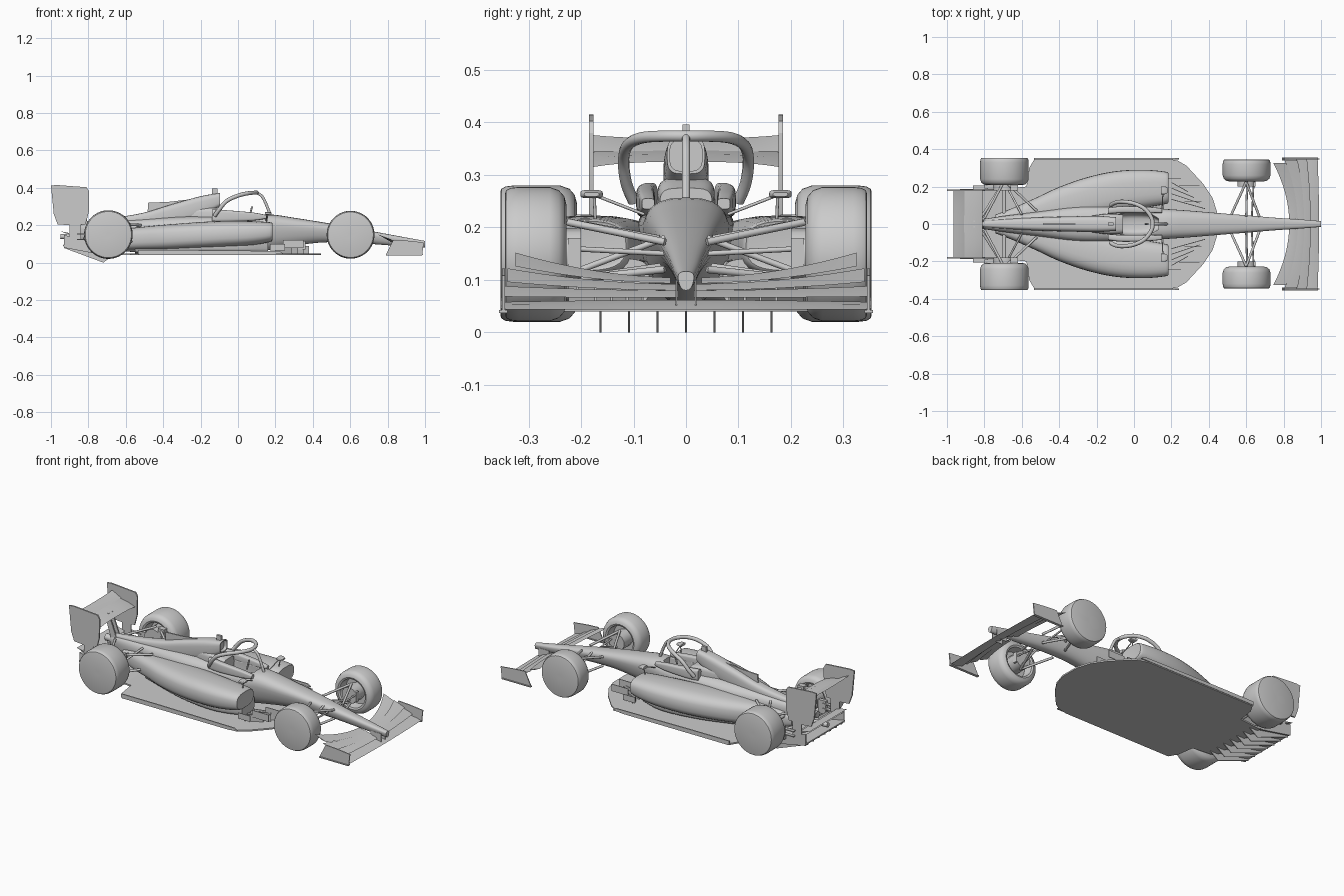
import bpy, bmesh
from math import sin, cos, pi, copysign
from mathutils import Vector, Matrix

if "Cube" in bpy.data.objects:
    bpy.data.objects.remove(bpy.data.objects["Cube"])


def finish(name, bm, mirror=False, angle=40):
    """Turn a bmesh into a shaded object, optionally mirrored over the car centreline."""
    bmesh.ops.recalc_face_normals(bm, faces=bm.faces[:])
    if mirror:
        extra = bmesh.ops.duplicate(bm, geom=bm.verts[:] + bm.edges[:] + bm.faces[:])["geom"]
        for v in [g for g in extra if isinstance(g, bmesh.types.BMVert)]:
            v.co.y *= -1
        bmesh.ops.reverse_faces(bm, faces=[g for g in extra if isinstance(g, bmesh.types.BMFace)])
    me = bpy.data.meshes.new(name)
    bm.to_mesh(me)
    bm.free()
    ob = bpy.data.objects.new(name, me)
    bpy.context.collection.objects.link(ob)
    bpy.ops.object.select_all(action='DESELECT')
    ob.select_set(True)
    bpy.context.view_layer.objects.active = ob
    bpy.ops.object.shade_smooth_by_angle(angle=angle * pi / 180)
    return ob


def skin(bm, rings, caps=True):
    """Bridge equal rings of points with quads."""
    vs = [[bm.verts.new(p) for p in r] for r in rings]
    n = len(vs[0])
    for a, b in zip(vs, vs[1:]):
        for i in range(n):
            bm.faces.new((a[i], a[(i + 1) % n], b[(i + 1) % n], b[i]))
    if caps:
        bm.faces.new(vs[0])
        bm.faces.new(vs[-1])


def smooth_path(pts, sub):
    out = []
    for i in range(len(pts) - 1):
        p = [pts[max(i - 1, 0)], pts[i], pts[i + 1], pts[min(i + 2, len(pts) - 1)]]
        for s in range(sub):
            t = s / sub
            out.append([0.5 * (2 * b + (c - a) * t + (2 * a - 5 * b + 4 * c - d) * t * t
                        + (3 * b - a - 3 * c + d) * t ** 3) for a, b, c, d in zip(*p)])
    return out + [list(pts[-1])]


def loft(name, secs, e=2.6, taper=0.0, inlet=0.0, mirror=False, sub=4, n=28):
    """Sections (x, y centre, half width, z low, z high) lofted as superellipses."""
    rings = []
    for x, yc, hw, z0, z1 in smooth_path(secs, sub):
        ring = []
        for k in range(n):
            a = 2 * pi * k / n
            c, s = cos(a), sin(a)
            sy, sz = copysign(abs(c) ** (2 / e), c), copysign(abs(s) ** (2 / e), s)
            ring.append(Vector((x, yc + hw * sy * (1 - taper * (1 - sz) / 2), (z0 + z1) / 2 + (z1 - z0) / 2 * sz)))
        rings.append(ring)
    if inlet:
        mid = sum(rings[0], Vector()) / n
        lip = [mid + (p - mid) * 0.85 for p in rings[0]]
        rings = [[p - Vector((inlet, 0, 0)) for p in lip], lip] + rings
    bm = bmesh.new()
    skin(bm, rings)
    return finish(name, bm, mirror)


def plate(name, pts, a, b, axis='y', mirror=False):
    """Flat outline (xz for axis y, xy for axis z) given thickness from a to b."""
    bm = bmesh.new()
    skin(bm, [[(u, h, v) if axis == 'y' else (u, v, h) for u, v in pts] for h in (a, b)])
    return finish(name, bm, mirror, 30)


def boxes(name, items, mirror=True):
    bm = bmesh.new()
    for x0, x1, y0, y1, z0, z1 in items:
        m = Matrix.Translation(((x0 + x1) / 2, (y0 + y1) / 2, (z0 + z1) / 2)) @ Matrix.Diagonal((x1 - x0, y1 - y0, z1 - z0, 1))
        bmesh.ops.create_cube(bm, size=1, matrix=m)
    return finish(name, bm, mirror)


def rods(name, items, mirror=True):
    bm = bmesh.new()
    for p, q, r in items:
        p, q = Vector(p), Vector(q)
        m = Matrix.Translation((p + q) / 2) @ (q - p).to_track_quat('Z', 'Y').to_matrix().to_4x4()
        bmesh.ops.create_cone(bm, cap_ends=True, segments=10, radius1=r, radius2=r, depth=(q - p).length, matrix=m)
    return finish(name, bm, mirror)


def wheel(name, x, z, R, y0, y1):
    w = y1 - y0
    prof = [(w * .45, .012), (w * .45, R * .6), (.004, R * .66), (0, R * .74), (.004, R * .86), (.014, R * .95),
            (.032, R), (w - .026, R), (w - .01, R * .985), (w - .002, R * .95), (w, R * .9), (w, .012)]
    bm = bmesh.new()
    skin(bm, [[(x + r * cos(2 * pi * k / 56), y0 + h, z + r * sin(2 * pi * k / 56)) for k in range(56)] for h, r in prof])
    return finish(name, bm, True, 35)


def wing(name, lead, trail, y0, y1, th, power=1.6, mirror=True, n=14):
    """Wing strip; lead and trail are (x inner, z inner, x outer, z outer)."""
    rings = []
    for i in range(n + 1):
        y = y0 + (y1 - y0) * i / n
        t = abs(y / max(abs(y0), abs(y1))) ** power
        (lx, lz), (tx, tz) = [(c[0] + (c[2] - c[0]) * t, c[1] + (c[3] - c[1]) * t) for c in (lead, trail)]
        mx, mz = lx * .6 + tx * .4, lz * .68 + tz * .32
        rings.append([(lx, y, lz), (mx, y, mz - th / 2), (tx, y, tz), (mx, y, mz + th / 2)])
    bm = bmesh.new()
    skin(bm, rings)
    return finish(name, bm, mirror, 30)


# Tub and nose, with the cockpit opening cut out
body = loft("tub_and_nose", [
    (1.0, 0, .018, .08, .116), (.9, 0, .028, .085, .134), (.75, 0, .04, .097, .162), (.6, 0, .055, .107, .19),
    (.45, 0, .069, .108, .216), (.3, 0, .084, .09, .24), (.18, 0, .094, .07, .257), (.08, 0, .1, .055, .25),
    (-.1, 0, .11, .055, .25), (-.3, 0, .11, .055, .248), (-.5, 0, .08, .055, .235), (-.7, 0, .05, .07, .222),
    (-.84, 0, .026, .12, .21)], taper=.4)
cutter = loft("cockpit_cutter", [(.13, 0, .03, .14, .34), (.07, 0, .056, .13, .34), (-.05, 0, .058, .13, .34),
                                 (-.09, 0, .045, .14, .34)], e=4)
cutter.hide_render = True
mod = body.modifiers.new("cockpit", 'BOOLEAN')
mod.object, mod.operation, mod.solver = cutter, 'DIFFERENCE', 'EXACT'
bpy.context.view_layer.objects.active = body
bpy.ops.object.modifier_apply(modifier="cockpit")
bpy.data.objects.remove(cutter)

# Cockpit surround, engine cover, airbox and fin
loft("cockpit_side", [(.15, .072, .012, .235, .255), (.08, .075, .016, .225, .268), (-.06, .077, .018, .22, .28),
                      (-.14, .07, .016, .22, .285)], e=4, mirror=True)
loft("headrest", [(-.06, 0, .05, .2, .275), (-.14, 0, .055, .2, .295), (-.25, 0, .04, .2, .29)], e=4)
loft("airbox_and_engine_cover", [(-.095, 0, .036, .302, .372), (-.2, 0, .043, .245, .355), (-.36, 0, .04, .2, .31),
                                 (-.5, 0, .036, .17, .268), (-.66, 0, .028, .16, .24), (-.83, 0, .016, .15, .22)],
     e=3.5, inlet=.02)
plate("engine_fin", [(-.2, .345), (-.37, .325), (-.48, .32), (-.485, .25), (-.2, .28)], -.004, .004)
boxes("roll_hoop_camera", [(-.14, -.11, -.007, .007, .36, .396)], False)
rods("cockpit_camera", [((.06, 0, .24), (.075, 0, .3), .005)], False)

# Sidepods and their undercut
loft("sidepod", [(.182, .193, .074, .124, .208), (.17, .193, .086, .11, .216), (.05, .188, .102, .09, .222),
                 (-.1, .172, .11, .08, .222), (-.25, .14, .11, .072, .214), (-.4, .1, .098, .067, .202),
                 (-.52, .066, .076, .068, .19), (-.65, .035, .05, .07, .175), (-.74, .02, .03, .09, .16)],
     e=2.8, mirror=True)
loft("sidepod_undercut", [(.16, .13, .06, .05, .14), (0, .14, .1, .05, .14), (-.25, .1, .11, .05, .14),
                          (-.55, .03, .07, .05, .12)], e=4, mirror=True)

# Floor with edge strips and turning vanes
half = [(.445, .06), (.42, .14), (.37, .215), (.28, .312), (.235, .338), (.18, .35), (-.53, .35), (-.56, .3), (-.575, .2), (-.72, .185)]
plate("floor", half + [(x, -y) for x, y in reversed(half)], .04, .049, 'z')
plate("floor_edge", [(.24, .05), (.22, .062), (-.3, .067), (-.535, .067), (-.535, .045), (.24, .045)], .346, .353, mirror=True)
for i in range(4):
    y = .1 + .03 * i
    plate("floor_vane_%d" % i, [(.38 - .03 * i, y - .02), (.2, y + .03), (.2, y + .034), (.38 - .03 * i, y - .016)],
          .045, .088, 'z', True)
boxes("bargeboard", [(.24, .35, .205, .209, .078, .12), (.17, .25, .24, .244, .065, .1), (.27, .36, .12, .124, .07, .115)])

# Diffuser ramp and fins
plate("diffuser_ramp", [(-.62, .041), (-.74, .05), (-.935, .088), (-.935, .096), (-.74, .058), (-.62, .049)], -.183, .183)
for i in range(-3, 4):
    y = i * .0542
    plate("diffuser_fin_%d" % (i + 4), [(-.93, .078), (-.93, .09), (-.74, .054), (-.66, .045), (-.72, 0)], y - .002, y + .002)
plate("diffuser_side", [(-.93, .08), (-.93, .148), (-.82, .12), (-.74, .06), (-.72, .04)], .18, .186, mirror=True)

# Wheels and hubs
wheel("front_wheel", .602, .149, .128, .228, .345)
wheel("rear_wheel", -.693, .15, .13, .208, .354)
rods("wheel_hub", [((.602, .2, .149), (.602, .29, .149), .05), ((-.693, .18, .15), (-.693, .28, .15), .06)])
boxes("brake_duct", [(.6, .65, .2, .225, .12, .18), (-.66, -.62, .18, .215, .18, .225),
                     (-.8, -.75, .19, .21, .09, .17), (-.86, -.78, .185, .205, .12, .126), (-.86, -.78, .185, .205, .15, .156)])

# Suspension arms
rods("front_suspension", [
    ((.52, .05, .178), (.6, .225, .21), .007), ((.67, .04, .172), (.6, .225, .21), .007),
    ((.52, .05, .125), (.6, .225, .1), .007), ((.67, .04, .12), (.6, .225, .1), .007),
    ((.6, .04, .18), (.605, .225, .11), .006), ((.63, .04, .15), (.64, .225, .16), .005)])
rods("rear_suspension", [
    ((-.52, .07, .2), (-.68, .22, .21), .007), ((-.8, .03, .2), (-.7, .22, .21), .007),
    ((-.52, .07, .12), (-.68, .22, .1), .007), ((-.82, .03, .13), (-.7, .22, .1), .007),
    ((-.6, .05, .21), (-.69, .22, .12), .006), ((-.693, .03, .15), (-.693, .2, .15), .01)])

# Halo: hoop and centre pillar
arm = [(-.125, .1, .25), (-.1, .114, .285), (-.06, .119, .33), (0, .11, .358), (.055, .083, .371), (.09, .04, .374)]
path = smooth_path(arm + [(.1, 0, .374)] + [(x, -y, z) for x, y, z in reversed(arm)], 4)
for name, pts, r in (("halo_hoop", path, .011), ("halo_pillar", smooth_path([(.1, 0, .374), (.135, 0, .345), (.175, 0, .25)], 5), .008)):
    cu = bpy.data.curves.new(name, 'CURVE')
    cu.dimensions, cu.bevel_depth, cu.bevel_resolution, cu.use_fill_caps = '3D', r, 3, True
    sp = cu.splines.new('POLY')
    sp.points.add(len(pts) - 1)
    for q, c in zip(sp.points, pts):
        q.co = (*c, 1)
    ob = bpy.data.objects.new(name, cu)
    bpy.context.collection.objects.link(ob)
    bpy.ops.object.select_all(action='DESELECT')
    ob.select_set(True)
    bpy.context.view_layer.objects.active = ob
    bpy.ops.object.convert(target='MESH')
    bpy.ops.object.shade_smooth_by_angle(angle=.7)

# Mirrors
loft("mirror", [(.18, .18, .014, .259, .267), (.165, .18, .021, .256, .271), (.145, .18, .021, .256, .271)], e=4, mirror=True)
rods("mirror_stalk", [((.155, .17, .26), (.15, .08, .225), .003), ((.16, .175, .26), (.15, .172, .2), .003)])

# Front wing: main plane, three flaps and end plates
wing("front_wing_main", (.99, .044, .982, .044), (.92, .062, .905, .058), 0, .35, .008)
wing("front_flap_1", (.945, .066, .925, .068), (.9, .08, .865, .088), .015, .345, .005, 2)
wing("front_flap_2", (.91, .08, .875, .096), (.865, .092, .805, .122), .02, .34, .005, 2)
wing("front_flap_3", (.875, .093, .815, .126), (.83, .104, .745, .152), .03, .325, .005, 2)
plate("front_wing_end_plate", [(.985, .04), (.993, .108), (.9, .118), (.83, .122), (.79, .04)], .345, .351, mirror=True)
boxes("front_wing_foot", [(.79, .985, .34, .356, .037, .043)])
boxes("front_wing_mount", [(.9, .97, .017, .02, .05, .1)])

# Rear wing: end plates, planes, beam wing and pylon
plate("rear_wing_end_plate", [(-1, .412), (-.97, .415), (-.81, .403), (-.796, .38), (-.798, .27), (-.815, .205), (-.9, .2),
                              (-.965, .205), (-.985, .26)], .176, .185, mirror=True)
wing("rear_wing_main", (-.81, .325, -.81, .315), (-.92, .348, -.92, .344), 0, .178, .014, 3)
wing("rear_wing_flap", (-.905, .345, -.905, .345), (-.965, .37, -.965, .376), 0, .178, .008, 3)
wing("beam_wing_lower", (-.84, .125, -.84, .125), (-.93, .145, -.93, .145), 0, .18, .01)
wing("beam_wing_upper", (-.88, .15, -.88, .15), (-.95, .168, -.95, .168), 0, .18, .008)
plate("rear_wing_pylon", [(-.79, .18), (-.83, .18), (-.88, .34), (-.85, .34)], .012, .02, mirror=True)
boxes("end_plate_stay", [(-.9, -.84, .178, .183, .1, .21)])
rods("exhaust_pipe", [((-.78, 0, .18), (-.88, 0, .185), .02), ((-.8, 0, .135), (-.95, 0, .14), .014)], False)
